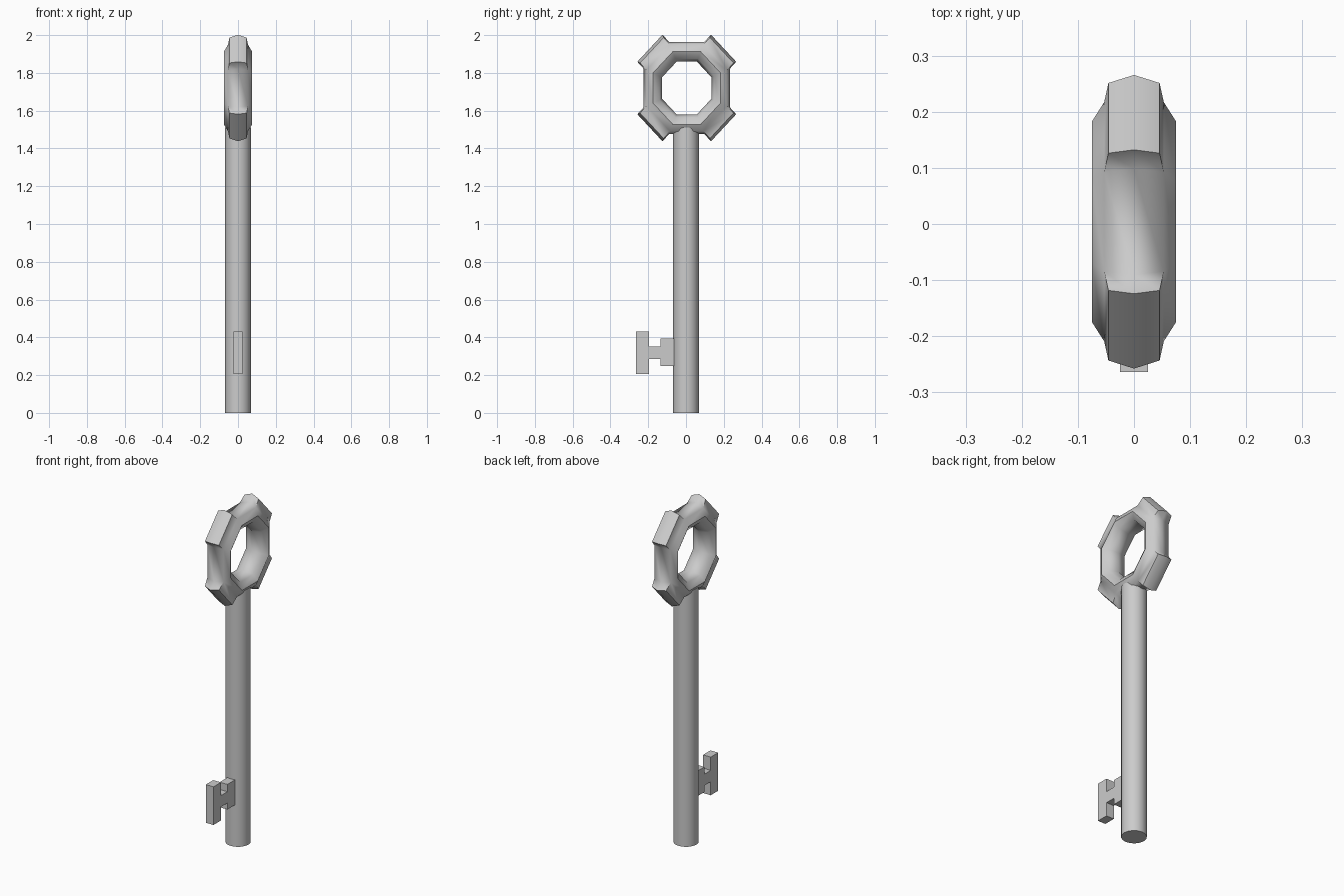
import bpy, bmesh
from math import cos, sin, pi, radians

if "Cube" in bpy.data.objects:
    bpy.data.objects.remove(bpy.data.objects["Cube"])


def finish(bm, name, angle):
    bmesh.ops.recalc_face_normals(bm, faces=bm.faces[:])
    mesh = bpy.data.meshes.new(name)
    bm.to_mesh(mesh)
    bm.free()
    obj = bpy.data.objects.new(name, mesh)
    bpy.context.collection.objects.link(obj)
    bpy.ops.object.select_all(action='DESELECT')
    obj.select_set(True)
    bpy.context.view_layer.objects.active = obj
    bpy.ops.object.shade_smooth_by_angle(angle=radians(angle))
    return obj


# Bow: octagonal ring with an octagonal tube section
SEG, CENTRE_Z, MAJOR = 8, 1.72, 0.208
bm = bmesh.new()
rings = []
for i in range(SEG):
    a = (i + 0.5) * 2 * pi / SEG
    ring = []
    for j in range(8):
        b = j * pi / 4
        r = MAJOR + 0.057 * cos(b)
        ring.append(bm.verts.new((0.075 * sin(b), 0.004 + 0.93 * r * cos(a),
                                  CENTRE_Z + r * sin(a))))
    rings.append(ring)
lobes = []
for i in range(SEG):
    p, q = rings[i], rings[(i + 1) % SEG]
    for j in range(8):
        k = (j + 1) % 8
        f = bm.faces.new((p[j], p[k], q[k], q[j]))
        if i % 2 == 0 and j in (0, 7):
            lobes.append((i, f))

# Raised lobes: outer faces of the diagonal segments pushed outward
for i in range(0, SEG, 2):
    a = (i + 1) * 2 * pi / SEG
    ext = bmesh.ops.extrude_face_region(bm, geom=[f for n, f in lobes if n == i])
    for v in ext['geom']:
        if isinstance(v, bmesh.types.BMVert):
            v.co.x *= 0.86
            v.co.y += 0.048 * cos(a)
            v.co.z += 0.053 * sin(a)
bmesh.ops.delete(bm, geom=[f for n, f in lobes if f.is_valid], context='FACES')
finish(bm, "bow_ring", 50)

# Shaft
bm = bmesh.new()
bmesh.ops.create_cone(bm, cap_ends=True, segments=16, radius1=0.068,
                      radius2=0.068, depth=1.51)
bmesh.ops.translate(bm, verts=bm.verts[:], vec=(0, 0, 0.755))
finish(bm, "shaft", 40)

# Bit: stepped outline extruded to a thin plate
bm = bmesh.new()
outline = [(-0.05, 0.247), (-0.135, 0.247), (-0.135, 0.285), (-0.195, 0.285),
           (-0.195, 0.205), (-0.264, 0.205), (-0.264, 0.43), (-0.195, 0.43),
           (-0.195, 0.352), (-0.135, 0.352), (-0.135, 0.395), (-0.05, 0.395)]
face = bm.faces.new([bm.verts.new((-0.025, y, z)) for y, z in outline])
ext = bmesh.ops.extrude_face_region(bm, geom=[face], use_keep_orig=True)
bmesh.ops.translate(bm, vec=(0.05, 0, 0),
                    verts=[v for v in ext['geom'] if isinstance(v, bmesh.types.BMVert)])
finish(bm, "bit", 30)
